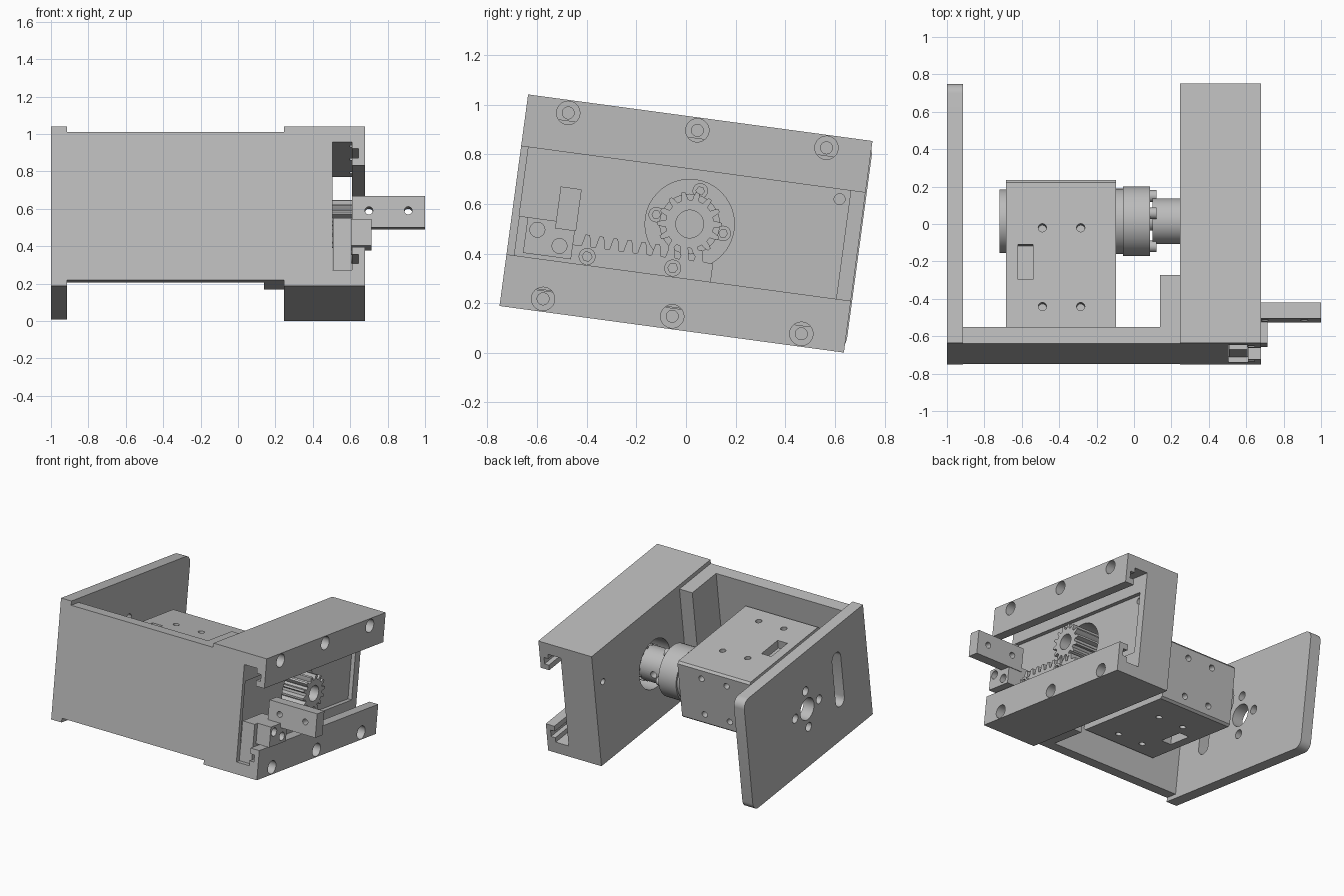
import bpy, bmesh, math
from mathutils import Matrix, Vector

old = bpy.data.objects.get("Cube")
if old:
    bpy.data.objects.remove(old, do_unlink=True)

grey = bpy.data.materials.new("machined grey")
grey.use_nodes = True
COLOUR = (0.5, 0.5, 0.5, 1)
grey.diffuse_color = COLOUR
grey.node_tree.nodes["Principled BSDF"].inputs["Base Color"].default_value = COLOUR

# The whole assembly leans forward about the x axis
LEAN = Matrix.Translation((0, 0, 0.521)) @ Matrix.Rotation(math.radians(-7.7), 4, 'X')
C = (0.015, 0.0)  # drive axis in the side plane


def prism(name, pts, axis, a, b):
    """Extrude a closed outline along axis x, y or z from a to b."""
    place = {'x': lambda p, t: (t, p[0], p[1]),
             'y': lambda p, t: (p[0], t, p[1]),
             'z': lambda p, t: (p[0], p[1], t)}[axis]
    bm = bmesh.new()
    face = bm.faces.new([bm.verts.new(place(p, a)) for p in pts])
    ext = bmesh.ops.extrude_face_region(bm, geom=[face])
    shift = Vector(place((0, 0), b - a))
    bmesh.ops.translate(bm, vec=shift, verts=[v for v in ext["geom"] if isinstance(v, bmesh.types.BMVert)])
    bmesh.ops.recalc_face_normals(bm, faces=bm.faces)
    mesh = bpy.data.meshes.new(name)
    bm.to_mesh(mesh)
    bm.free()
    mesh.materials.append(grey)
    ob = bpy.data.objects.new(name, mesh)
    bpy.context.collection.objects.link(ob)
    ob.matrix_world = LEAN
    return ob


def rect(x0, x1, y0, y1):
    return [(x0, y0), (x1, y0), (x1, y1), (x0, y1)]


def box(name, x, y, z):
    return prism(name, rect(*y, *z), 'x', *x)


def circle(c, r, n=40):
    return [(c[0] + r * math.cos(math.tau * i / n), c[1] + r * math.sin(math.tau * i / n)) for i in range(n)]


def rod(name, c, r, a, b, axis='x'):
    return prism(name, circle(c, r), axis, a, b)


def arc(c, r, start, end, n=8):
    return [(c[0] + r * math.cos(math.radians(start + (end - start) * i / n)),
             c[1] + r * math.sin(math.radians(start + (end - start) * i / n))) for i in range(n + 1)]


def cut(target, cutters):
    """Subtract the cutters from the target, then discard them."""
    for c in cutters:
        c.hide_render = True
        m = target.modifiers.new("cut", 'BOOLEAN')
        m.operation, m.solver, m.object = 'DIFFERENCE', 'EXACT', c
    bpy.context.view_layer.update()
    done = bpy.data.meshes.new_from_object(target.evaluated_get(bpy.context.evaluated_depsgraph_get()))
    target.modifiers.clear()
    target.data = done
    for c in cutters:
        bpy.data.objects.remove(c, do_unlink=True)


# Slide housing: a channel with undercut lips
half = [(0.68, 0.43), (0.68, 0.22), (0.61, 0.22), (0.61, 0.26), (0.645, 0.26),
        (0.645, 0.31), (0.61, 0.31), (0.61, 0.345), (0.505, 0.345)]
outline = [(0.245, 0.43)] + half + [(x, -w) for x, w in reversed(half)] + [(0.245, -0.43)]
housing = prism("slide_housing", outline, 'y', -0.70, 0.70)
tools = [box("cutter", (0.475, 0.55), (-0.67, 0.64), (-0.22, 0.22)),
         rod("cutter", C, 0.18, 0.2, 0.6),
         rod("cutter", (0.60, 0.18), 0.022, 0.2, 0.6)]
for y in (-0.53, -0.005, 0.52):
    for z in (-0.378, 0.378):
        tools.append(rod("cutter", (y, z), 0.047, 0.60, 0.7))
        tools.append(rod("cutter", (y, z), 0.024, 0.40, 0.65))
cut(housing, tools)

# Left side plate with rounded rear corners, bearing holes and a slot
r = 0.06
plate = prism("side_plate", [(-0.70, 0.43), (-0.70, -0.43)]
              + arc((0.705 - r, -0.43 + r), r, -90, 0) + arc((0.705 - r, 0.43 - r), r, 0, 90),
              'x', -1.0, -0.915)
slot = arc((-0.355, 0.19), 0.05, 0, 180) + arc((-0.355, -0.13), 0.05, 180, 360)
tools = [rod("cutter", C, 0.08, -1.1, -0.8), prism("cutter", slot, 'x', -1.1, -0.8)]
for k in range(4):
    a = k * math.pi / 2
    tools.append(rod("cutter", (C[0] + 0.14 * math.cos(a), 0.14 * math.sin(a)), 0.032, -1.1, -0.8))
cut(plate, tools)

# Front plate with its flange against the housing
prism("front_plate", [(-0.915, -0.70), (0.245, -0.70), (0.245, -0.33), (0.14, -0.33),
                      (0.14, -0.61), (-0.915, -0.61)], 'z', -0.40, 0.40)

# Motor case with chamfered long edges, screw holes and connector pockets
k = 0.015
y0, y1, h = -0.61, 0.21, 0.22
case = prism("motor_case", [(y0 + k, -h), (y1 - k, -h), (y1, -h + k), (y1, h - k),
                            (y1 - k, h), (y0 + k, h), (y0, h - k), (y0, -h + k)], 'x', -0.685, -0.095)
tools = []
for s in (-1, 1):
    lo, hi = sorted((s * 0.16, s * 0.3))
    tools.append(box("cutter", (-0.62, -0.54), (-0.33, -0.14), (lo, hi)))
    for x in (-0.49, -0.285):
        for y in (-0.05, -0.475):
            tools.append(rod("cutter", (x, y), 0.022, lo, hi, 'z'))
        tools.append(rod("cutter", (x, s * 0.14), 0.022, 0.15, 0.3, 'y'))
cut(case, tools)

# Round drive train along the motor axis
rod("rear_boss", C, 0.17, -0.72, -0.68)
rod("front_collar", C, 0.175, -0.10, -0.05)
rod("output_flange", C, 0.187, -0.06, 0.085)
rod("output_shaft", C, 0.05, 0.08, 0.11)
hub = rod("coupling_hub", C, 0.122, 0.10, 0.29)
cut(hub, [rod("cutter", (0.17, 0.0), 0.025, 0.08, 0.3, 'y')])
for i, deg in enumerate((80, 172, -8)):
    a = math.radians(deg)
    p = (C[0] + 0.14 * math.cos(a), 0.14 * math.sin(a))
    screw = rod(f"flange_screw_{i + 1}", p, 0.031, 0.08, 0.12)
    cut(screw, [prism("cutter", circle(p, 0.017, 6), 'x', 0.105, 0.2)])

# Pinion
TEETH = 14
gear = []
for i in range(TEETH):
    for frac, rad in ((-0.30, 0.098), (-0.22, 0.115), (-0.12, 0.13), (0.12, 0.13), (0.22, 0.115), (0.30, 0.098)):
        a = math.tau * (i + 0.25 + frac) / TEETH
        gear.append((C[0] + rad * math.cos(a), rad * math.sin(a)))
pinion = prism("pinion", gear, 'x', 0.28, 0.61)
cut(pinion, [rod("cutter", C, 0.056, 0.40, 0.7)])

# Toothed rack sliding in the lower undercut
rack_outline = [(-0.67, -0.342), (0.13, -0.342), (0.13, -0.145)]
pitch = 0.057
for i in range(9):
    y = 0.07 - i * pitch
    rack_outline += [(y + 0.02, -0.145), (y + 0.009, -0.098), (y - 0.009, -0.098), (y - 0.02, -0.145)]
rack_outline += [(-0.44, -0.145), (-0.44, -0.06), (-0.67, -0.06)]
rack = prism("rack", rack_outline, 'x', 0.508, 0.607)
for i, y in enumerate((-0.377, -0.029)):
    screw = rod(f"rack_screw_{i + 1}", (y, -0.185), 0.034, 0.59, 0.63)
    cut(screw, [prism("cutter", circle((y, -0.185), 0.02, 6), 'x', 0.61, 0.7)])

# Carriage block and the arm it carries
block = box("carriage_block", (0.605, 0.715), (-0.635, -0.44), (-0.205, -0.06))
cut(block, [rod("cutter", p, 0.03, 0.65, 0.8) for p in ((-0.59, -0.105), (-0.493, -0.158))])
arm = box("arm", (0.61, 1.0), (-0.52, -0.435), (-0.09, 0.08))
cut(arm, [rod("cutter", (x, 0.0), 0.021, -0.6, -0.3, 'y') for x in (0.70, 0.91)])

# Smooth the round walls and keep the machined edges sharp
bpy.ops.object.select_all(action='DESELECT')
for ob in bpy.context.scene.objects:
    if ob.type == 'MESH':
        ob.select_set(True)
        bpy.context.view_layer.objects.active = ob
bpy.ops.object.shade_smooth_by_angle(angle=math.radians(25))
